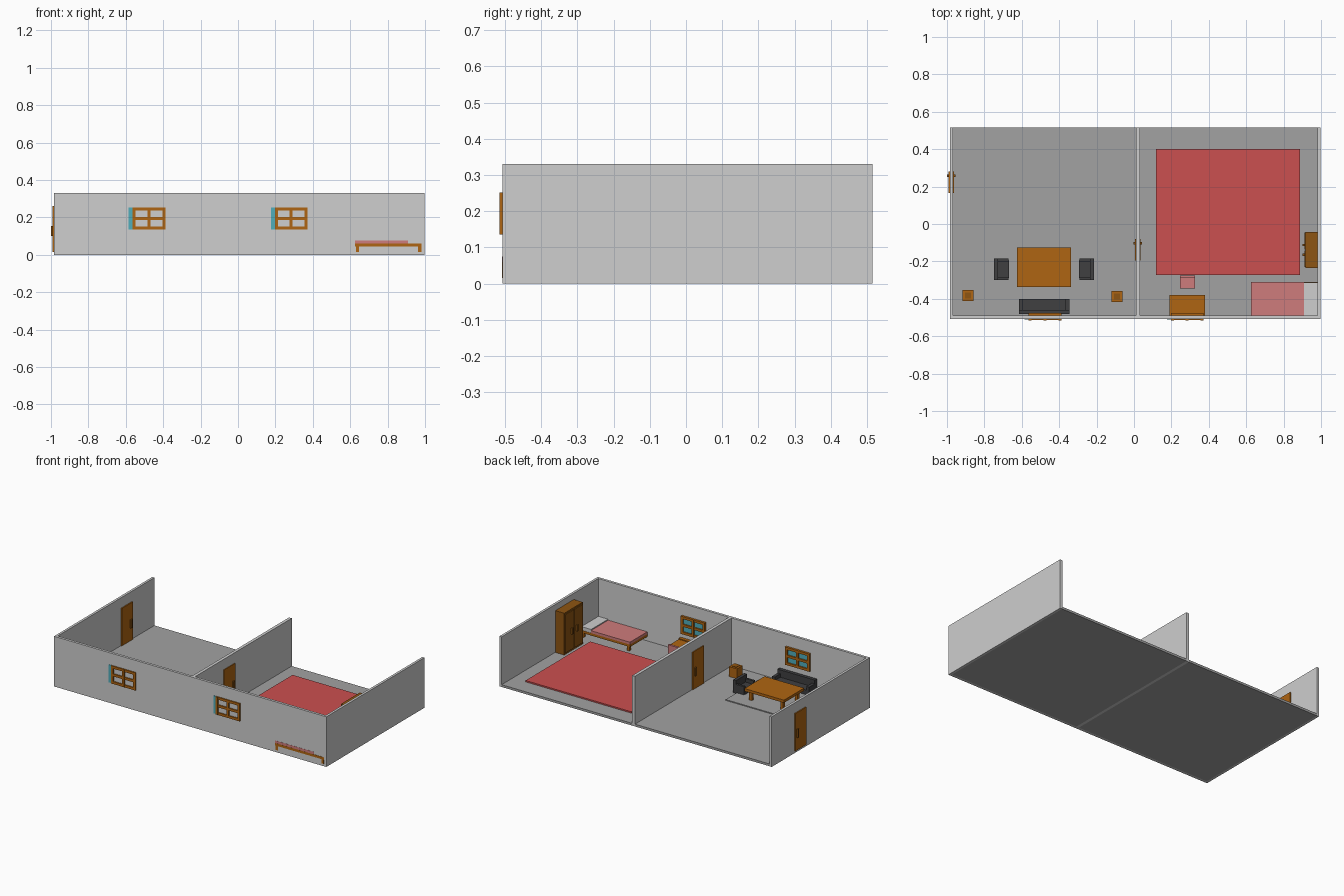
import bpy

def mat(name, r, g, b):
    m = bpy.data.materials.new(name)
    m.diffuse_color = (r, g, b, 1)
    return m

WALL = mat("wall_grey", 0.62, 0.62, 0.62)
FLOOR = mat("floor_grey", 0.36, 0.36, 0.36)
RED = mat("carpet_red", 0.60, 0.08, 0.08)
PINK = mat("bedding_pink", 0.62, 0.20, 0.20)
WOOD = mat("orange_wood", 0.43, 0.13, 0.006)
DARK = mat("brown_wood", 0.27, 0.09, 0.006)
SOFA = mat("sofa_charcoal", 0.05, 0.05, 0.053)
GLASS = mat("window_cyan", 0.08, 0.42, 0.50)

def box(name, x0, x1, y0, y1, z0, z1, m):
    v = [(x, y, z) for z in (z0, z1) for x, y in ((x0, y0), (x1, y0), (x1, y1), (x0, y1))]
    f = [(3, 2, 1, 0), (4, 5, 6, 7)] + [(i, (i + 1) % 4, (i + 1) % 4 + 4, i + 4) for i in range(4)]
    me = bpy.data.meshes.new(name)
    me.from_pydata(v, [], f)
    me.materials.append(m)
    ob = bpy.data.objects.new(name, me)
    bpy.context.collection.objects.link(ob)
    return ob

def legs(name, x0, x1, y0, y1, z0, z1, t, m):
    for x in (x0, x1 - t):
        for y in (y0, y1 - t):
            box(name + "_leg", x, x + t, y, y + t, z0, z1, m)

F = 0.015   # floor top
H = 0.33    # wall height

# shell: two floors, three cross walls, one front wall (back is open)
box("living_floor", -0.97, 0.012, -0.49, 0.515, 0, F, FLOOR)
box("bedroom_floor", 0.03, 0.983, -0.49, 0.515, 0, F, FLOOR)
box("left_wall", -0.985, -0.969, -0.507, 0.515, 0, H, WALL)
box("middle_wall", 0.011, 0.031, -0.49, 0.515, 0, H, WALL)
box("right_wall", 0.982, 0.998, -0.507, 0.515, 0, H, WALL)
box("living_front_wall", -0.969, 0.02, -0.507, -0.49, 0, H, WALL)
box("bedroom_front_wall", 0.02, 0.982, -0.507, -0.49, 0, H, WALL)

# doors with handle plates and knobs on both faces
def door(name, x, y0, y1):
    box(name, x - 0.015, x + 0.015, y0, y1, F, 0.262, WOOD)
    yh = y1 - 0.022
    for s in (-1, 1):
        a, b = sorted((x + s * 0.015, x + s * 0.023))
        box(name + "_handle", a, b, yh - 0.007, yh + 0.007, 0.10, 0.155, DARK)

door("front_door", -0.977, 0.165, 0.28)
door("inner_door", 0.021, -0.195, -0.08)

# windows: frame with cross bars on both sides of the wall, cyan panes inside
def window(name, x0, x1, z0=0.135, z1=0.252):
    t = 0.016
    for side, ya, yb in (("outer", -0.515, -0.505), ("inner", -0.492, -0.475)):
        for k in range(3):
            x = x0 + (x1 - x0 - t) * k / 2
            box(f"{name}_{side}_upright", x, x + t, ya, yb, z0, z1, WOOD)
            z = z0 + (z1 - z0 - t) * k / 2
            box(f"{name}_{side}_bar", x0, x1, ya + 0.0005, yb - 0.0005, z, z + t, WOOD)
    box(name + "_pane", x0 + 0.005, x1 - 0.005, -0.491, -0.484, z0 + 0.005, z1 - 0.005, GLASS)
    box(name + "_side_strip", x0 - 0.02, x0, -0.51, -0.506, z0, z1, GLASS)

window("living_window", -0.565, -0.387)
window("bedroom_window", 0.197, 0.372)

# living room rug and coffee table
box("living_rug", -0.72, -0.24, -0.415, -0.07, F, F + 0.006, FLOOR)
box("coffee_table_top", -0.625, -0.337, -0.336, -0.126, 0.08, 0.098, WOOD)
legs("coffee_table", -0.605, -0.357, -0.316, -0.146, F, 0.08, 0.02, WOOD)

# sofa
box("sofa_seat", -0.60, -0.36, -0.47, -0.40, F, 0.052, SOFA)
box("sofa_back", -0.615, -0.345, -0.482, -0.46, F, 0.10, SOFA)
for x in (-0.615, -0.365):
    box("sofa_arm", x, x + 0.02, -0.46, -0.402, F, 0.075, SOFA)

# armchairs facing each other across the table
for s in (-1, 1):
    def part(name, a, b, y0, y1, z1):
        xa, xb = sorted((-0.481 + s * a, -0.481 + s * b))
        box(name, xa, xb, y0, y1, F, z1, SOFA)
    part("armchair_seat", 0.187, 0.25, -0.29, -0.195, 0.052)
    part("armchair_back", 0.247, 0.267, -0.30, -0.185, 0.10)
    for y in (-0.30, -0.20):
        part("armchair_arm", 0.189, 0.247, y, y + 0.015, 0.075)

# side tables with a darker top panel
for x, y in ((-0.887, -0.382), (-0.091, -0.387)):
    box("side_table", x - 0.029, x + 0.029, y - 0.029, y + 0.029, F, 0.08, WOOD)
    box("side_table_panel", x - 0.016, x + 0.016, y - 0.016, y + 0.016, 0.08, 0.083, DARK)

# bedroom carpet
box("bedroom_carpet", 0.117, 0.888, -0.272, 0.40, F, F + 0.009, RED)

# bed
box("bed_frame", 0.625, 0.981, -0.5085, -0.31, 0.043, 0.059, WOOD)
legs("bed", 0.63, 0.98, -0.508, -0.312, F, 0.043, 0.017, WOOD)
box("mattress", 0.625, 0.91, -0.508, -0.31, 0.059, 0.075, PINK)
box("pillow", 0.91, 0.98, -0.489, -0.312, 0.059, 0.082, WALL)

# desk
box("desk_top", 0.19, 0.38, -0.488, -0.38, 0.085, 0.10, WOOD)
box("desk_back_rail", 0.19, 0.38, -0.488, -0.466, 0.10, 0.106, WOOD)
legs("desk", 0.193, 0.377, -0.486, -0.383, F, 0.085, 0.016, WOOD)

# desk chair
box("chair_seat", 0.245, 0.325, -0.345, -0.276, 0.062, 0.074, PINK)
box("chair_back", 0.245, 0.325, -0.29, -0.276, 0.074, 0.152, PINK)
legs("chair", 0.248, 0.322, -0.342, -0.278, F, 0.062, 0.01, PINK)

# wardrobe with two doors and handles
box("wardrobe", 0.916, 0.981, -0.235, -0.042, F, 0.29, DARK)
for y0, y1, yh in ((-0.231, -0.141, -0.165), (-0.136, -0.046, -0.112)):
    box("wardrobe_door", 0.911, 0.916, y0, y1, F + 0.012, 0.28, DARK)
    box("wardrobe_handle", 0.902, 0.911, yh - 0.006, yh + 0.006, 0.13, 0.17, DARK)
